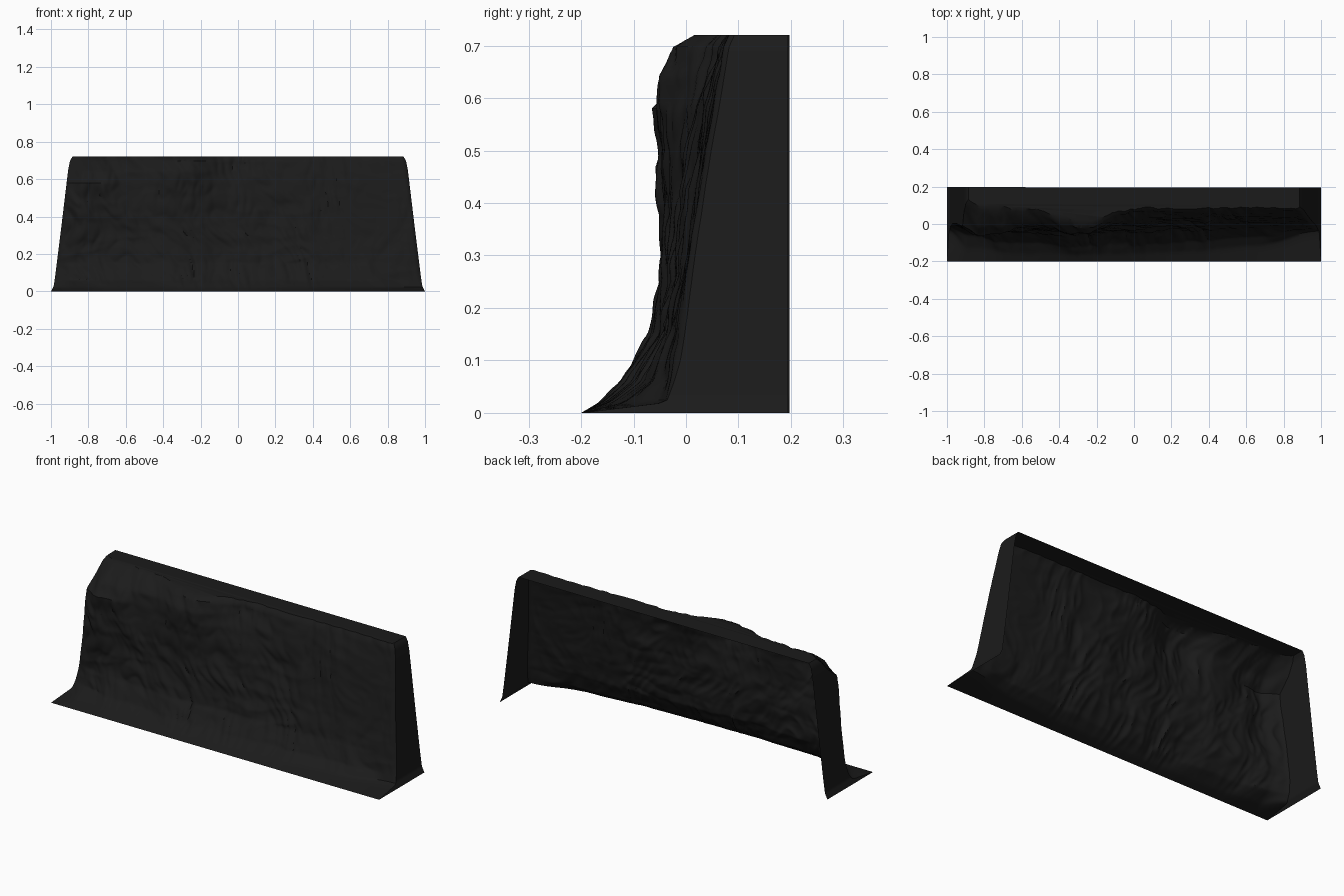
import bpy, bmesh
from mathutils import noise, Vector

if "Cube" in bpy.data.objects:
    bpy.data.objects.remove(bpy.data.objects["Cube"])

NX, NZ, NE = 240, 84, 10
TOP = 0.72

# Half width of the cliff at each height (flared foot, rounded shoulders)
HALF_WIDTH = [(0, 1.0), (.03, .985), (.1, .975), (.3, .95), (.5, .926),
              (.65, .908), (.7, .898), (.72, .885)]

# Front surface depth: rows by height, columns by position across the width
ACROSS = [-1, -.9, -.6, -.3, 0, .3, .65, 1]
DEPTH = [
    (0,   [-.20, -.20, -.20, -.20, -.20, -.20, -.20, -.20]),
    (.02, [-.04, -.13, -.16, -.165, -.16, -.15, -.12, -.04]),
    (.06, [-.02, -.07, -.11, -.12, -.115, -.10, -.07, -.03]),
    (.15, [-.01, -.04, -.055, -.06, -.05, -.045, -.03, -.015]),
    (.3,  [-.01, -.045, -.04, -.05, -.03, -.01, .00, .005]),
    (.5,  [-.02, -.055, -.03, -.045, .01, .03, .03, .035]),
    (.58, [-.02, -.07, -.02, -.055, .02, .04, .04, .05]),
    (.64, [.05, -.02, -.01, -.055, .04, .05, .055, .06]),
    (.7,  [.10, .06, .05, -.03, .06, .06, .075, .07]),
    (.72, [.12, .10, .075, .01, .08, .075, .085, .08]),
]


def lerp_table(pts, t, smooth=False):
    for (a, va), (b, vb) in zip(pts, pts[1:]):
        if t <= b:
            f = max(0, (t - a) / (b - a))
            if smooth:
                f = f * f * (3 - 2 * f)
            return va + (vb - va) * f
    return pts[-1][1]


def rock(x, z):
    # Slanted ribs, broken ledges and fine crags
    warp = noise.noise(Vector((x * 4, z * 4, 5))) * .12
    a, b = x + z * .35 + warp, z - x * .1
    rib = abs(noise.noise(Vector((a * 7, b * 3, 1))))
    fine = abs(noise.noise(Vector((a * 19, b * 9, 9))))
    ledge = abs(noise.noise(Vector((x * 5, z * 14, 3))))
    return .012 - .030 * rib - .014 * fine + .010 * ledge


def front_depth(u, z, x):
    y = lerp_table([(h, lerp_table(list(zip(ACROSS, row)), u, True))
                    for h, row in DEPTH], z)
    fade = min(1, z / .06) * min(1, (1 - abs(u)) / .06 + .15)
    fade *= 1 - .5 * min(1, max(0, (u - .4) / .2))
    corner = max(0, (abs(u) - .975) / .025) ** 2
    return y + rock(x, z) * fade + .012 * corner * min(1, z / .1)


# Open shell: left end, rugged front, right end
bm = bmesh.new()
rows = []
for j in range(NZ + 1):
    t = j / NZ
    z = TOP * (t * .7 + t * t * .3)
    w = lerp_table(HALF_WIDTH, z)
    row = []
    yl, yr = front_depth(-1, z, -w), front_depth(1, z, w)
    for i in range(NE):
        f = i / NE
        row.append(bm.verts.new((-w, .197 + (yl - .197) * f, z)))
    for i in range(NX + 1):
        u = -1 + 2 * i / NX
        row.append(bm.verts.new((u * w, front_depth(u, z, u * w), z)))
    for i in range(1, NE + 1):
        row.append(bm.verts.new((w, yr + (.194 - yr) * i / NE, z)))
    rows.append(row)
for lo, hi in zip(rows, rows[1:]):
    for i in range(len(lo) - 1):
        bm.faces.new((lo[i], lo[i + 1], hi[i + 1], hi[i]))

# Flat plateau on top
bm.faces.new(rows[-1])

mesh = bpy.data.meshes.new("cliff_face")
bm.to_mesh(mesh)
bm.free()
cliff = bpy.data.objects.new("cliff_face", mesh)
bpy.context.collection.objects.link(cliff)

# Dark rock colour
mat = bpy.data.materials.new("dark_rock")
mat.diffuse_color = (.011, .011, .011, 1)
mat.use_nodes = True
mat.node_tree.nodes["Principled BSDF"].inputs["Base Color"].default_value = mat.diffuse_color
mesh.materials.append(mat)

bpy.context.view_layer.objects.active = cliff
cliff.select_set(True)
bpy.ops.object.shade_smooth_by_angle(angle=.6)
